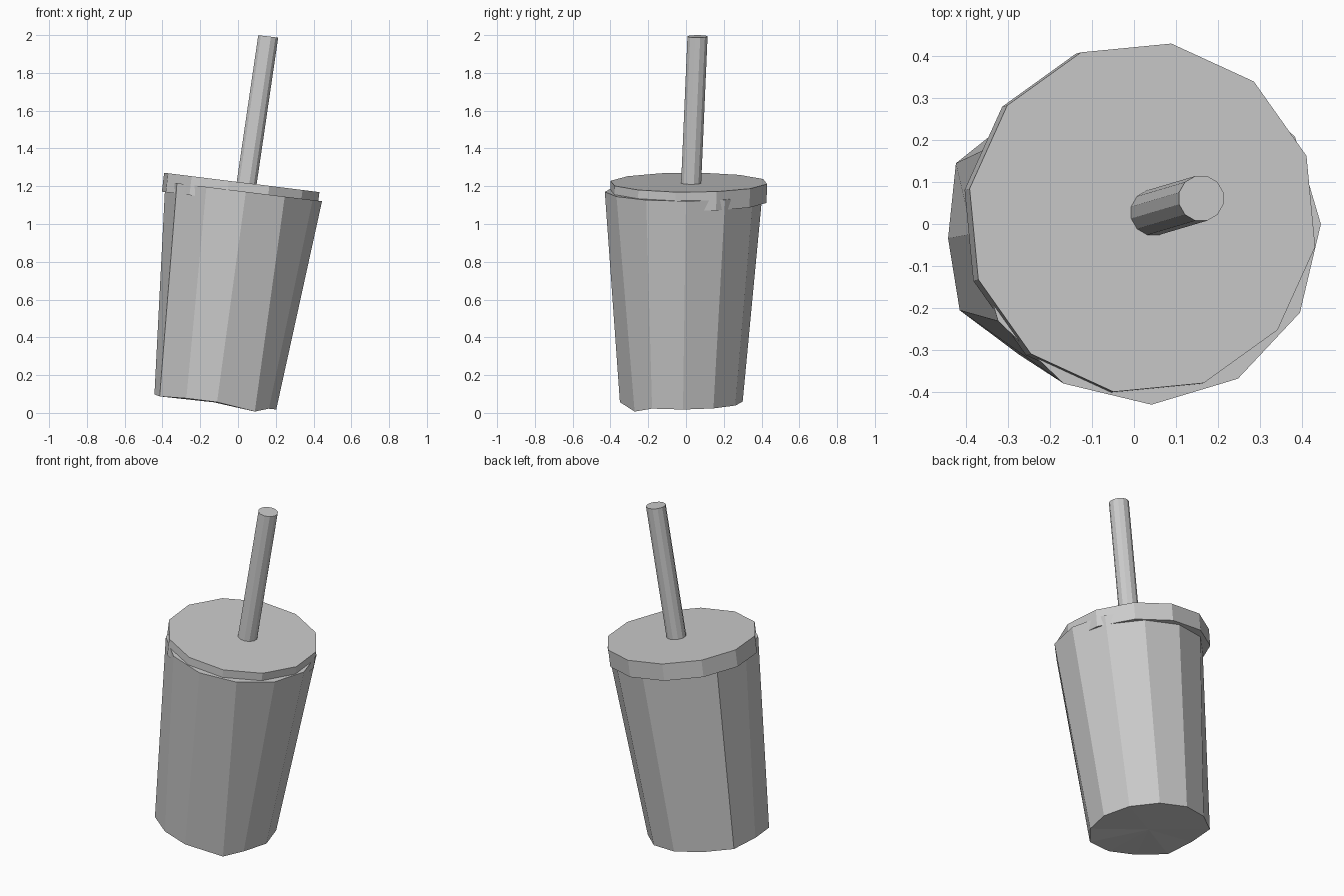
import bpy, bmesh
from math import cos, sin, radians, pi
from mathutils import Vector

if "Cube" in bpy.data.objects:
    bpy.data.objects.remove(bpy.data.objects["Cube"])

TILT = radians(7.1)


def ring(bm, centre, radius, sides, phase):
    """Regular polygon lying in the plane of the tilted cup."""
    u = Vector((cos(TILT), 0, -sin(TILT)))
    v = Vector((0, 1, 0))
    c = Vector(centre)
    return [bm.verts.new(c + radius * (cos(a) * u + sin(a) * v))
            for a in (radians(phase) + 2 * pi * i / sides for i in range(sides))]


def frustum(name, low, r_low, high, r_high, sides, phase, dents=None):
    bm = bmesh.new()
    a = ring(bm, low, r_low, sides, phase)
    b = ring(bm, high, r_high, sides, phase)
    for i, offset in (dents or {}).items():
        a[i].co += Vector(offset)
    for i in range(sides):
        j = (i + 1) % sides
        bm.faces.new((a[i], a[j], b[j], b[i]))
    bm.faces.new(b)
    bmesh.ops.poke(bm, faces=[bm.faces.new(a[::-1])])
    bmesh.ops.recalc_face_normals(bm, faces=bm.faces)
    mesh = bpy.data.meshes.new(name)
    bm.to_mesh(mesh)
    bm.free()
    ob = bpy.data.objects.new(name, mesh)
    bpy.context.collection.objects.link(ob)
    return ob


# Tapered leaning cup, with slightly uneven base corners
frustum("cup", (-0.12, -0.025, 0.058), 0.325, (0.03, -0.012, 1.172), 0.418, 12, 1.6,
        {7: (-0.02, -0.01, -0.005), 10: (0.04, 0.03, -0.03), 5: (-0.02, 0.015, 0.0)})

# Flat lid, sitting a little off centre
frustum("lid", (0.008, 0.012, 1.12), 0.42, (0.02, 0.015, 1.22), 0.42, 12, 20.5)

# Straw
frustum("straw", (0.042, 0.026, 1.19), 0.055, (0.16, 0.061, 1.993), 0.055, 12, 15)
